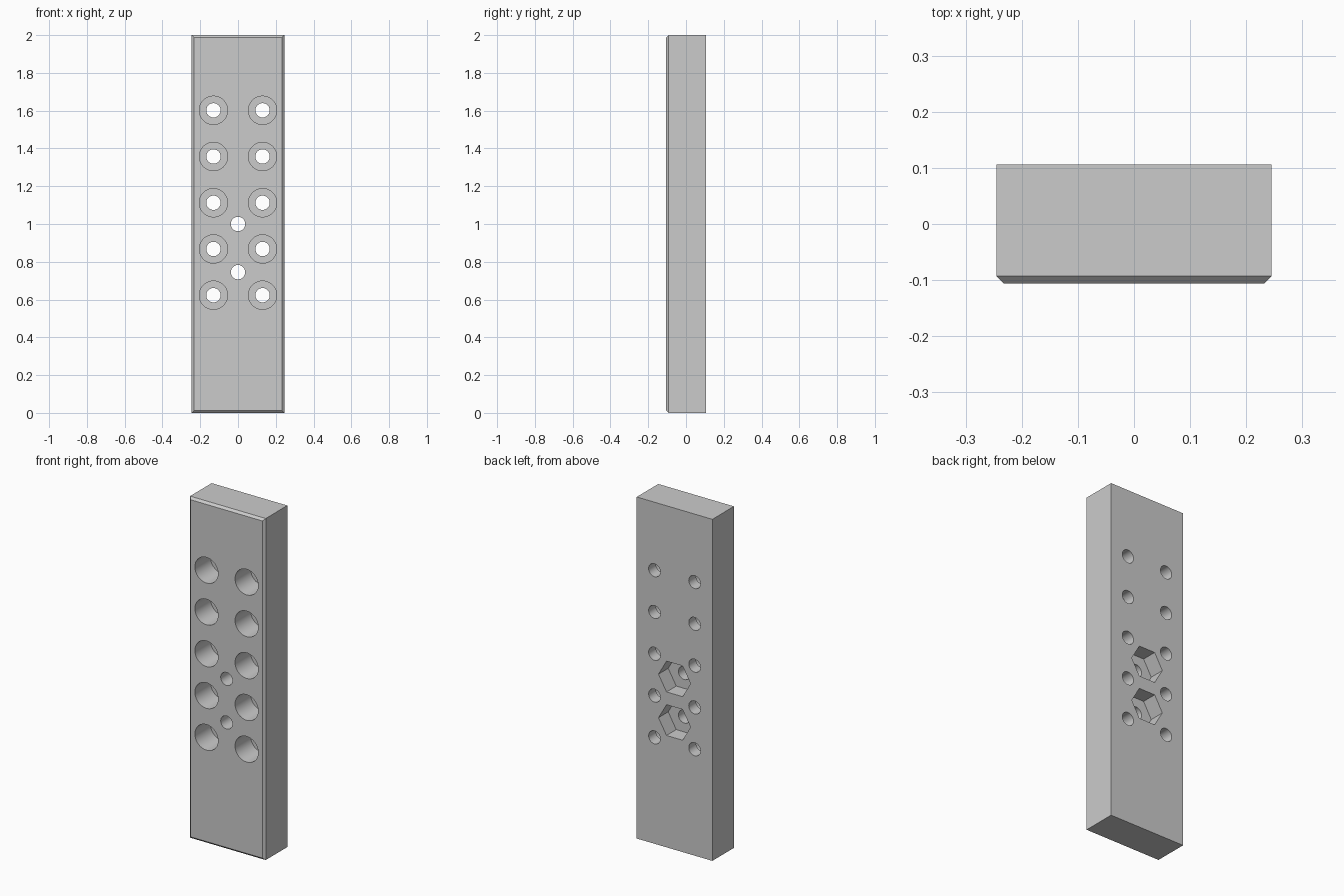
import bpy
import bmesh
from math import radians
from mathutils import Matrix

if "Cube" in bpy.data.objects:
    bpy.data.objects.remove(bpy.data.objects["Cube"], do_unlink=True)

WIDTH, DEPTH, HEIGHT = 0.49, 0.212, 2.0
FRONT, BACK = -DEPTH / 2, DEPTH / 2
CHAMFER = 0.013
HOLE_R, BORE_R, BORE_DEPTH = 0.038, 0.075, 0.145
NUT_R, NUT_DEPTH = 0.104, 0.09
EXTRA = 0.05  # how far cutters reach past the faces

grey = bpy.data.materials.new("plain grey")
grey.use_nodes = True
colour = (0.6, 0.6, 0.6, 1)
grey.diffuse_color = colour
grey.node_tree.nodes["Principled BSDF"].inputs["Base Color"].default_value = colour


def new_object(name, bm):
    mesh = bpy.data.meshes.new(name)
    bm.to_mesh(mesh)
    bm.free()
    mesh.materials.append(grey)
    obj = bpy.data.objects.new(name, mesh)
    bpy.context.collection.objects.link(obj)
    return obj


def prism(bm, x, z, radius, y0, y1, sides):
    """Add a closed prism along y; a six-sided one has corners on x."""
    turn = Matrix.Rotation(radians(90), 4, "X") @ Matrix.Rotation(radians(90), 4, "Z")
    if sides == 6:
        turn = turn @ Matrix.Rotation(radians(90), 4, "Z")
    place = Matrix.Translation((x, (y0 + y1) / 2, z)) @ turn
    ring = bmesh.ops.create_cone(bm, cap_ends=True, segments=sides, radius1=radius,
                                 radius2=radius, depth=abs(y1 - y0))["verts"]
    # put the first corner on the x axis before placing
    first = max(ring, key=lambda v: v.co.length)
    spin = Matrix.Rotation(-first.co.to_2d().angle_signed((1, 0)), 4, "Z")
    if sides == 6:
        corner_on_x = any(abs(v.co.y) < 0.001 for v in ring)
        spin = Matrix.Identity(4) if corner_on_x else Matrix.Rotation(radians(30), 4, "Z")
        place = Matrix.Translation((x, (y0 + y1) / 2, z)) @ Matrix.Rotation(radians(90), 4, "X")
    bmesh.ops.transform(bm, matrix=place @ spin, verts=ring)


# Plate with chamfered front edges
bm = bmesh.new()
bmesh.ops.create_cube(bm, size=1, matrix=Matrix.Translation((0, 0, HEIGHT / 2))
                      @ Matrix.Diagonal((WIDTH, DEPTH, HEIGHT, 1)))
front_edges = [e for e in bm.edges if all(v.co.y < 0 for v in e.verts)]
bmesh.ops.bevel(bm, geom=front_edges, offset=CHAMFER, segments=1, affect="EDGES")
plate = new_object("mounting_plate", bm)

# Cutters: through holes, front counterbores and rear nut pockets
rows = [(side * 0.13, 0.623 + 0.2447 * i) for side in (-1, 1) for i in range(5)]
centres = [(0, 0.745), (0, 1.0)]
holes, pockets = bmesh.new(), bmesh.new()
for x, z in rows + centres:
    prism(holes, x, z, HOLE_R, FRONT - EXTRA, BACK + EXTRA, 48)
for x, z in rows:
    prism(pockets, x, z, BORE_R, FRONT - EXTRA, FRONT + BORE_DEPTH, 64)
for x, z in centres:
    prism(pockets, x, z, NUT_R, BACK - NUT_DEPTH, BACK + EXTRA, 6)

bpy.context.view_layer.objects.active = plate
plate.select_set(True)
for name, bm in (("hole_cutter", holes), ("pocket_cutter", pockets)):
    cutter = new_object(name, bm)
    cutter.hide_render = True
    cut = plate.modifiers.new(name, "BOOLEAN")
    cut.operation, cut.solver, cut.object = "DIFFERENCE", "EXACT", cutter
    bpy.ops.object.modifier_apply(modifier=name)
    bpy.data.objects.remove(cutter, do_unlink=True)

bpy.ops.object.shade_smooth_by_angle(angle=radians(30))
